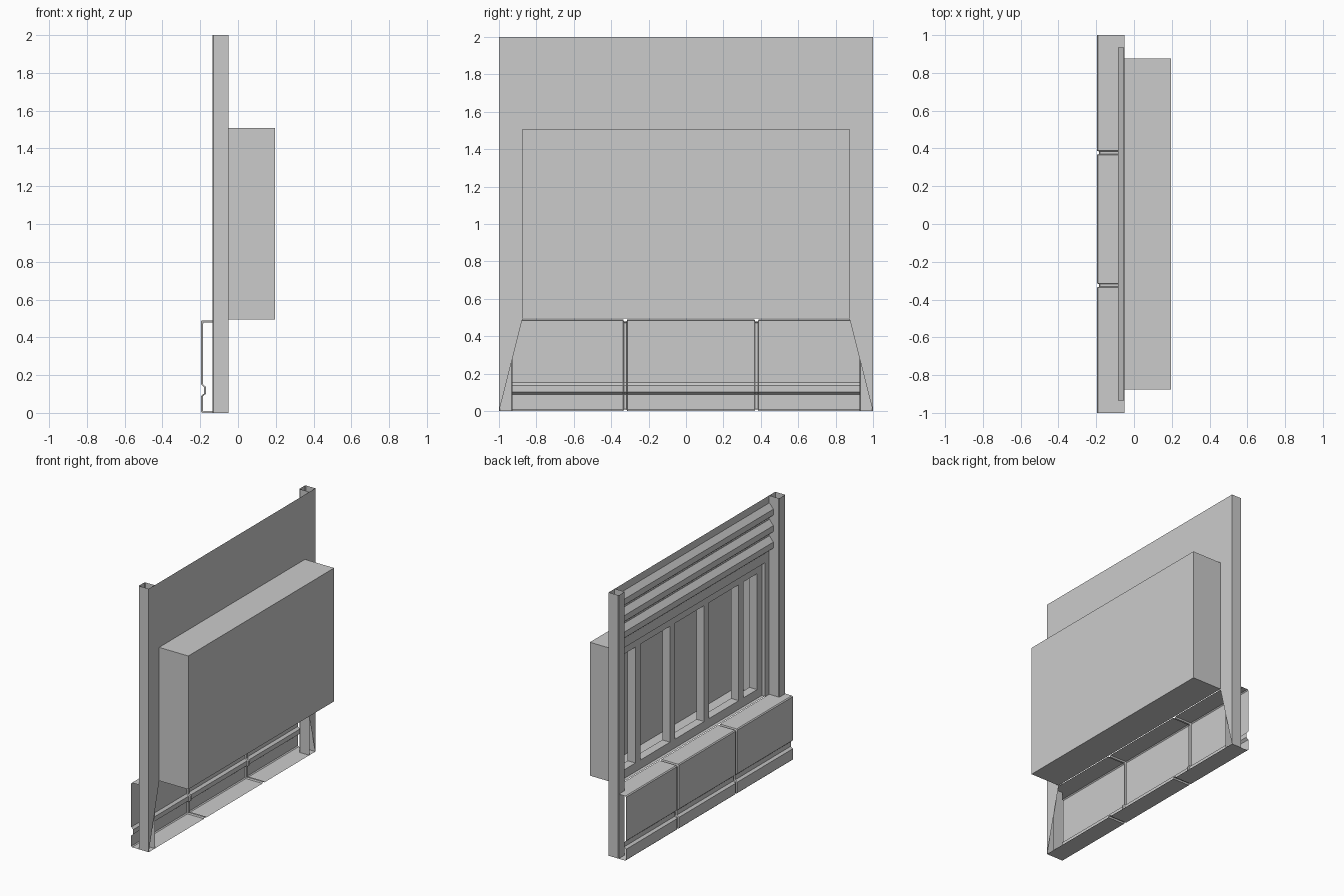
import bpy, bmesh

cube = bpy.data.objects.get("Cube")
if cube:
    bpy.data.objects.remove(cube, do_unlink=True)

grey = bpy.data.materials.new("plain grey")
grey.use_nodes = True
COLOUR = (0.6, 0.6, 0.6, 1)
grey.diffuse_color = COLOUR
grey.node_tree.nodes["Principled BSDF"].inputs["Base Color"].default_value = COLOUR


def finish(name, bm):
    mesh = bpy.data.meshes.new(name)
    bm.to_mesh(mesh)
    bm.free()
    mesh.materials.append(grey)
    obj = bpy.data.objects.new(name, mesh)
    bpy.context.collection.objects.link(obj)
    return obj


def box(name, x, y, z, open_side=None):
    """Box from ranges; open_side drops the faces with that normal."""
    bm = bmesh.new()
    bmesh.ops.create_cube(bm, size=1)
    for v in bm.verts:
        v.co = [r[0] if c < 0 else r[1] for c, r in zip(v.co, (x, y, z))]
    if open_side:
        bm.normal_update()
        gone = [f for f in bm.faces if f.normal.dot(open_side) > 0.9]
        bmesh.ops.delete(bm, geom=gone, context='FACES')
    return finish(name, bm)


def loft(name, sections):
    """Sheet through equal-length rows of points."""
    bm = bmesh.new()
    rows = [[bm.verts.new(p) for p in row] for row in sections]
    for a, b in zip(rows, rows[1:]):
        for i in range(len(a) - 1):
            bm.faces.new((a[i], b[i], b[i + 1], a[i + 1]))
    return finish(name, bm)


BACK, RECESS, FRONT = -0.05, -0.085, -0.135
HALF, INNER, SLAT_Y, BOX_Y = 1.0, 0.927, 0.935, 0.875
LOW, HIGH, TOP = 0.49, 1.508, 2.0

# Back sheet: one strip above the housing and one tapering strip per side
loft("upper_back_sheet", [[(BACK, y, z) for y in (-HALF, HALF)] for z in (HIGH, TOP)])
for side, label in ((1, "left"), (-1, "right")):
    loft(label + "_back_sheet", [[(BACK, side * y, z) for y in (inner, HALF)]
                                 for inner, z in ((HALF - 0.001, 0), (BOX_Y, LOW), (BOX_Y, HIGH))])
    # Hollow upright channels, open at the top and the foot
    path = [(BACK, INNER), (FRONT + 0.005, INNER), (FRONT, INNER + 0.005),
            (FRONT, HALF - 0.005), (FRONT + 0.005, HALF), (BACK, HALF)]
    loft(label + "_post", [[(x, side * y, z) for x, y in path] for z in (0, TOP)])

# Deep housing, open toward the framed side
box("rear_housing", (BACK, 0.195), (-BOX_Y, BOX_Y), (LOW + 0.005, HIGH), (-1, 0, 0))

# Window frame and mullions, set back inside the mouth of the housing
FRAME = (BACK + 0.02, BACK + 0.085)
SILL, HEAD, REACH = 0.565, 1.445, BOX_Y - 0.004
box("frame_top_rail", FRAME, (-REACH, REACH), (HEAD, HIGH - 0.004))
box("frame_bottom_rail", FRAME, (-REACH, REACH), (LOW + 0.009, SILL))
for side, label in ((1, "left"), (-1, "right")):
    for part, inner, outer in (("jamb", 0.81, REACH), ("outer_mullion", 0.59, 0.65),
                               ("inner_mullion", 0.175, 0.235)):
        box(label + "_" + part, FRAME, sorted((side * inner, side * outer)), (SILL, HEAD))

# Three sloping slats above the frame
for i in range(3):
    z = 1.61 + i * 0.125
    profile = [(BACK, z - 0.03), (RECESS, z), (RECESS, z + 0.045), (BACK - 0.002, z + 0.085)]
    loft("slat_%d" % (i + 1), [[(x, y, h) for x, h in profile] for y in (-SLAT_Y, SLAT_Y)])

# Folded skirt with a long dent and two narrow seams
INSET = 0.011
outline = [(BACK, 0), (-0.19, 0), (-0.197, 0.007), (-0.197, 0.088), (-0.18, 0.102),
           (-0.18, 0.137), (-0.197, 0.152), (-0.197, 0.483), (-0.19, LOW), (BACK, LOW)]


def skirt_row(y, depth):
    row = []
    for x, z in outline:
        lift = depth if z < 0.005 else -depth if z > 0.48 else 0
        row.append((x + (depth if x < -0.1 else 0), y, z + lift))
    return row


rows = [skirt_row(-HALF, 0)]
for seam in (-0.325, 0.377):
    for dy, depth in ((-0.011, 0), (-0.007, INSET), (0.007, INSET), (0.011, 0)):
        rows.append(skirt_row(seam + dy, depth))
rows.append(skirt_row(HALF, 0))
loft("skirt", rows)
